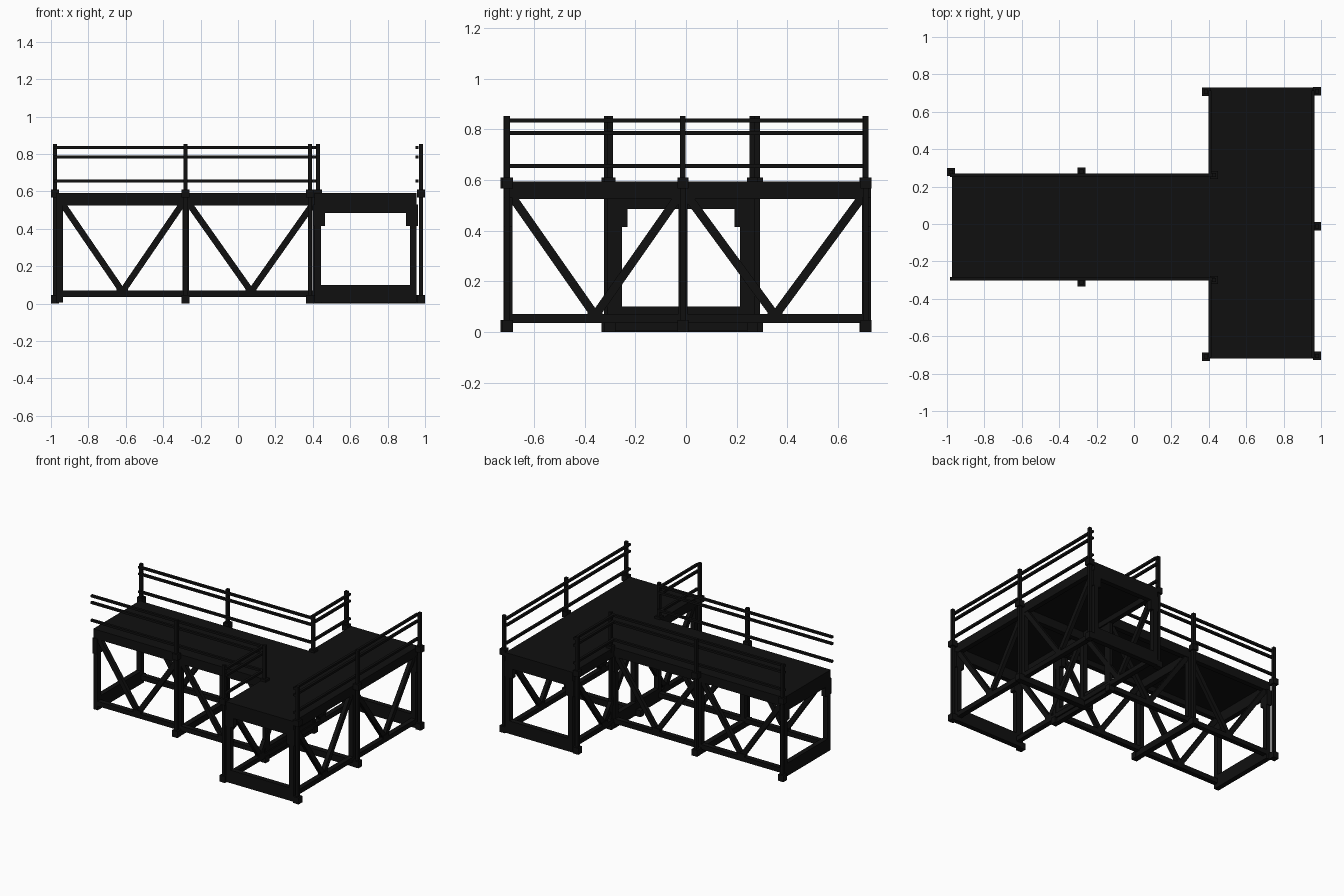
import bpy, math
from mathutils import Vector

if "Cube" in bpy.data.objects:
    bpy.data.objects.remove(bpy.data.objects["Cube"])

mat = bpy.data.materials.new("black_steel")
mat.diffuse_color = (0.005, 0.005, 0.005, 1)
mat.use_nodes = True
mat.node_tree.nodes["Principled BSDF"].inputs["Base Color"].default_value = mat.diffuse_color


def box(name, lo, hi, swap=False):
    """Box between two corners; swap exchanges x and y."""
    if swap:
        lo, hi = (lo[1], lo[0], lo[2]), (hi[1], hi[0], hi[2])
    a, b = Vector(lo), Vector(hi)
    bpy.ops.mesh.primitive_cube_add(size=1, location=(a + b) / 2)
    o = bpy.context.object
    o.name = name
    o.scale = b - a
    o.data.materials.append(mat)
    return o


def brace(name, p, q, w, d, swap):
    """Diagonal bar in the truss plane, w wide and d deep."""
    if swap:
        p, q = (p[1], p[0], p[2]), (q[1], q[0], q[2])
    p, q = Vector(p), Vector(q)
    v = q - p
    bpy.ops.mesh.primitive_cube_add(size=1, location=(p + q) / 2)
    o = bpy.context.object
    o.name = name
    if swap:
        o.rotation_euler = (math.atan2(v.z, v.y), 0, 0)
        o.scale = (d, v.length, w)
    else:
        o.rotation_euler = (0, -math.atan2(v.z, v.x), 0)
        o.scale = (v.length, d, w)
    o.data.materials.append(mat)


def post(x, y):
    """Full-height rail post with an upper clamp and a foot."""
    h, c = 0.011, 0.022
    box("rail_post", (x - h, y - h, 0), (x + h, y + h, 0.853))
    box("post_clamp", (x - c, y - c, 0.567), (x + c, y + c, 0.61))
    box("post_foot", (x - c, y - c, 0), (x + c, y + c, 0.047))


def rails(v, u0, u1, swap):
    for z in (0.655, 0.785, 0.834):
        box("hand_rail", (u0, v - 0.009, z - 0.008), (u1, v + 0.009, z + 0.008), swap)


def walkway(us, lo, hi, swap):
    """Truss walkway: us = end, middle, end stations; lo..hi = width."""
    u0, um, u1 = us
    box("deck", (u0, lo, 0.565), (u1, hi, 0.593), swap)
    t = 0.036
    for v, s in ((lo, 1), (hi, -1)):
        va, vb = sorted((v, v + s * t))
        vm = (va + vb) / 2
        # chords
        box("top_chord", (u0, va, 0.525), (u1, vb, 0.588), swap)
        box("bottom_chord", (u0, va, 0.035), (u1, vb, 0.07), swap)
        # columns
        for c in (u0 + t / 2, um, u1 - t / 2):
            box("column", (c - t / 2, va, 0.035), (c + t / 2, vb, 0.58), swap)
        # diagonals and foot plates
        for a, b in ((u0 + 0.015, um), (um, u1 - 0.015)):
            m = (a + b) / 2
            brace("diagonal", (a, vm, 0.56), (m, vm, 0.065), 0.034, 0.028, swap)
            brace("diagonal", (m, vm, 0.065), (b, vm, 0.56), 0.034, 0.028, swap)
            box("node_plate", (m - 0.03, va, 0.06), (m + 0.03, vb, 0.09), swap)
        # corner brackets
        for c, d in ((u0, 1), (u1, -1)):
            ca, cb = sorted((c, c + d * t))
            b0, b1 = sorted((v - s * 0.008, v + s * 0.058))
            box("corner_bracket", (ca, b0, 0.415), (cb, b1, 0.53), swap)
    # end frames
    for a, b in ((u0, u0 + t), (u1 - t, u1)):
        box("end_top_beam", (a, lo, 0.485), (b, hi, 0.588), swap)
        box("end_sill", (a, lo, 0.005), (b, hi, 0.1), swap)
    # middle cross beams
    box("middle_sill", (um - 0.02, lo - 0.045, 0), (um + 0.02, hi + 0.045, 0.047), swap)
    box("middle_top_beam", (um - 0.018, lo, 0.5), (um + 0.018, hi, 0.58), swap)


# main arm and cross arm
walkway((-0.972, -0.28, 0.435), -0.288, 0.25, False)
walkway((-0.72, -0.012, 0.73), 0.408, 0.955, True)

# posts (the front left corner has none)
for x, y in ((-0.978, 0.278), (-0.28, 0.281), (-0.28, -0.312),
             (0.385, 0.707), (0.385, -0.71),
             (0.978, 0.71), (0.978, -0.012), (0.978, -0.705),
             (0.428, 0.262), (0.428, -0.3)):
    post(x, y)

# hand rails
rails(0.26, -0.985, 0.43, False)
rails(-0.292, -0.985, 0.43, False)
rails(0.957, -0.715, 0.715, True)
rails(0.406, -0.715, -0.295, True)
rails(0.406, 0.255, 0.715, True)
